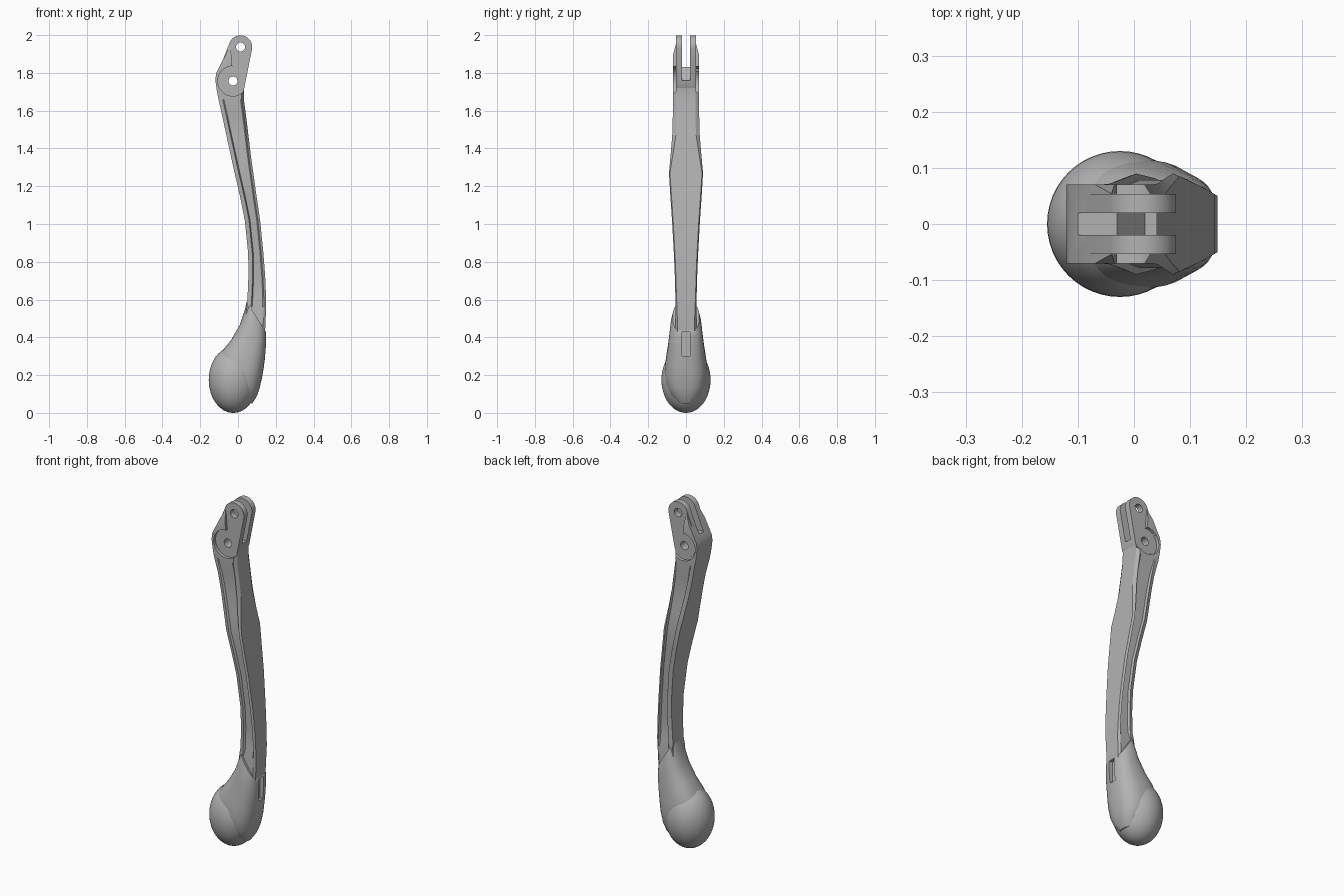
import bpy, bmesh, math
from mathutils import Matrix, Vector

cube = bpy.data.objects.get("Cube")
if cube:
    bpy.data.objects.remove(cube, do_unlink=True)

grey = bpy.data.materials.new("satin grey")
grey.use_nodes = True
color = (0.45, 0.45, 0.45, 1)
grey.diffuse_color = color
grey.node_tree.nodes["Principled BSDF"].inputs["Base Color"].default_value = color


def make(name, bm):
    bmesh.ops.recalc_face_normals(bm, faces=bm.faces)
    mesh = bpy.data.meshes.new(name)
    bm.to_mesh(mesh)
    bm.free()
    mesh.materials.append(grey)
    ob = bpy.data.objects.new(name, mesh)
    bpy.context.collection.objects.link(ob)
    return ob


def loft(name, rings):
    bm = bmesh.new()
    rows = [[bm.verts.new(p) for p in ring] for ring in rings]
    n = len(rows[0])
    for a, b in zip(rows, rows[1:]):
        for i in range(n):
            bm.faces.new((a[i], a[(i + 1) % n], b[(i + 1) % n], b[i]))
    bm.faces.new(rows[0])
    bm.faces.new(rows[-1])
    return make(name, bm)


def plate(name, outline, y0, y1):
    return loft(name, [[(x, y, z) for x, z in outline] for y in (y0, y1)])


def arc(cx, cz, r, start, end, n=24):
    angles = [math.radians(start + (end - start) * i / n) for i in range(n + 1)]
    return [(cx + r * math.cos(a), cz + r * math.sin(a)) for a in angles]


def cut(ob, cutters):
    for c in cutters:
        m = ob.modifiers.new("cut", 'BOOLEAN')
        m.operation, m.object, m.solver = 'DIFFERENCE', c, 'EXACT'
    deps = bpy.context.evaluated_depsgraph_get()
    mesh = bpy.data.meshes.new_from_object(ob.evaluated_get(deps))
    ob.modifiers.clear()
    ob.data = mesh


def smooth(ob, angle):
    bpy.ops.object.select_all(action='DESELECT')
    ob.select_set(True)
    bpy.context.view_layer.objects.active = ob
    bpy.ops.object.shade_smooth_by_angle(angle=math.radians(angle))


EYE, PIVOT = (0.013, 1.937), (-0.027, 1.757)

# Curved arm: height, left x, right x, half width, right face half width, panel depth
stations = [
    (0.42, 0.03, 0.143, 0.055, 0.045, 0),
    (0.56, 0.047, 0.149, 0.055, 0.047, 0),
    (0.6, 0.05, 0.149, 0.056, 0.05, 0.012),
    (0.72, 0.055, 0.144, 0.059, 0.053, 0.012),
    (0.84, 0.054, 0.135, 0.064, 0.058, 0.012),
    (1.02, 0.036, 0.117, 0.074, 0.068, 0.012),
    (1.15, 0.01, 0.098, 0.083, 0.077, 0.012),
    (1.27, -0.018, 0.081, 0.09, 0.085, 0.012),
    (1.37, -0.04, 0.067, 0.081, 0.069, 0.012),
    (1.48, -0.064, 0.054, 0.072, 0.052, 0.012),
    (1.57, -0.083, 0.043, 0.07, 0.051, 0.01),
    (1.66, -0.103, 0.031, 0.07, 0.051, 0),
    (1.71, -0.113, 0.031, 0.07, 0.051, 0),
    (1.765, -0.12, 0.037, 0.07, 0.052, 0),
    (1.8, -0.115, 0.043, 0.07, 0.052, 0),
    (1.89, -0.069, 0.062, 0.07, 0.052, 0),
    (1.95, -0.04, 0.066, 0.054, 0.05, 0),
]


def arm_ring(z, xl, xr, w, wr, d):
    wl = w - (0.008 if d else 0)
    lip = 0.006
    side = [(xr, wr), (xr - 0.012, w), (xr - 0.012 - lip, w - d),
            (xl + 0.022 + lip, w - d), (xl + 0.022, w), (xl, wl)]
    return [(x, y, z) for x, y in side] + [(x, -y, z) for x, y in reversed(side)]


arm = loft("lever_arm", [arm_ring(*s) for s in stations])

# Fork plate with rounded eye and pivot hub
hub = (arc(*EYE, 0.062, -10, 150) + [(-0.108, 1.8)]
       + arc(*PIVOT, 0.07, 180, 330))
fork = plate("fork_eye", hub, -0.0535, 0.0535)

# Side pockets around the hub, open toward the right edge
pocket = ([(0.2, 2.1), (-0.03, 2.1), (-0.04, 1.95), (-0.03, 1.835)]
          + arc(*PIVOT, 0.08, 100, 330) + [(0.2, 1.72)])
pockets = [plate("pocket_cutter", pocket, s * 0.052, s * 0.2) for s in (1, -1)]
slot = plate("fork_gap_cutter",
             [(-0.3, 1.83), (-0.03, 1.83), (0.02, 1.76), (0.3, 1.74),
              (0.3, 2.2), (-0.3, 2.2)], -0.02, 0.02)
holes = [plate("hole_cutter", arc(*c, 0.024, 0, 345, 23), -0.3, 0.3) for c in (EYE, PIVOT)]
cut(arm, pockets + [slot] + holes)
cut(fork, [slot] + holes)

# Sleeve: left x, left z, right x, right z, half width of each slanted oval
ovals = [
    (0.046, 0.59, 0.15, 0.425, 0.07),
    (0.036, 0.545, 0.15, 0.405, 0.08),
    (0.01, 0.467, 0.149, 0.36, 0.088),
    (-0.035, 0.388, 0.144, 0.3, 0.097),
    (-0.085, 0.325, 0.137, 0.245, 0.107),
    (-0.105, 0.26, 0.128, 0.19, 0.114),
    (-0.1, 0.19, 0.114, 0.13, 0.108),
    (-0.07, 0.12, 0.098, 0.085, 0.085),
    (-0.02, 0.07, 0.075, 0.05, 0.045),
]


def oval(xl, zl, xr, zr, w, n=40):
    ring = []
    for i in range(n):
        a = 2 * math.pi * i / n
        c, s = math.cos(a), math.sin(a)
        t = 0.5 + 0.5 * math.copysign(abs(c) ** 0.8, c)
        y = w * math.copysign(abs(s) ** 0.8, s)
        ring.append((xl + (xr - xl) * t, y, zl + (zr - zl) * t))
    return ring


sleeve = loft("grip_sleeve", [oval(*o) for o in ovals])
notch = plate("notch_cutter", [(0.125, 0.3), (0.3, 0.3), (0.3, 0.43), (0.125, 0.43)], -0.02, 0.02)
cut(sleeve, [notch])
cut(arm, [notch])

# Rounded knob at the lower end
bm = bmesh.new()
bmesh.ops.create_uvsphere(bm, u_segments=48, v_segments=24, radius=1,
                          matrix=Matrix.Translation(Vector((-0.025, 0, 0.175)))
                          @ Matrix.Diagonal((0.13, 0.13, 0.175, 1)))
knob = make("knob", bm)

for c in pockets + holes + [slot, notch]:
    bpy.data.objects.remove(c, do_unlink=True)
for part, angle in ((arm, 20), (fork, 30), (sleeve, 35), (knob, 40)):
    smooth(part, angle)
